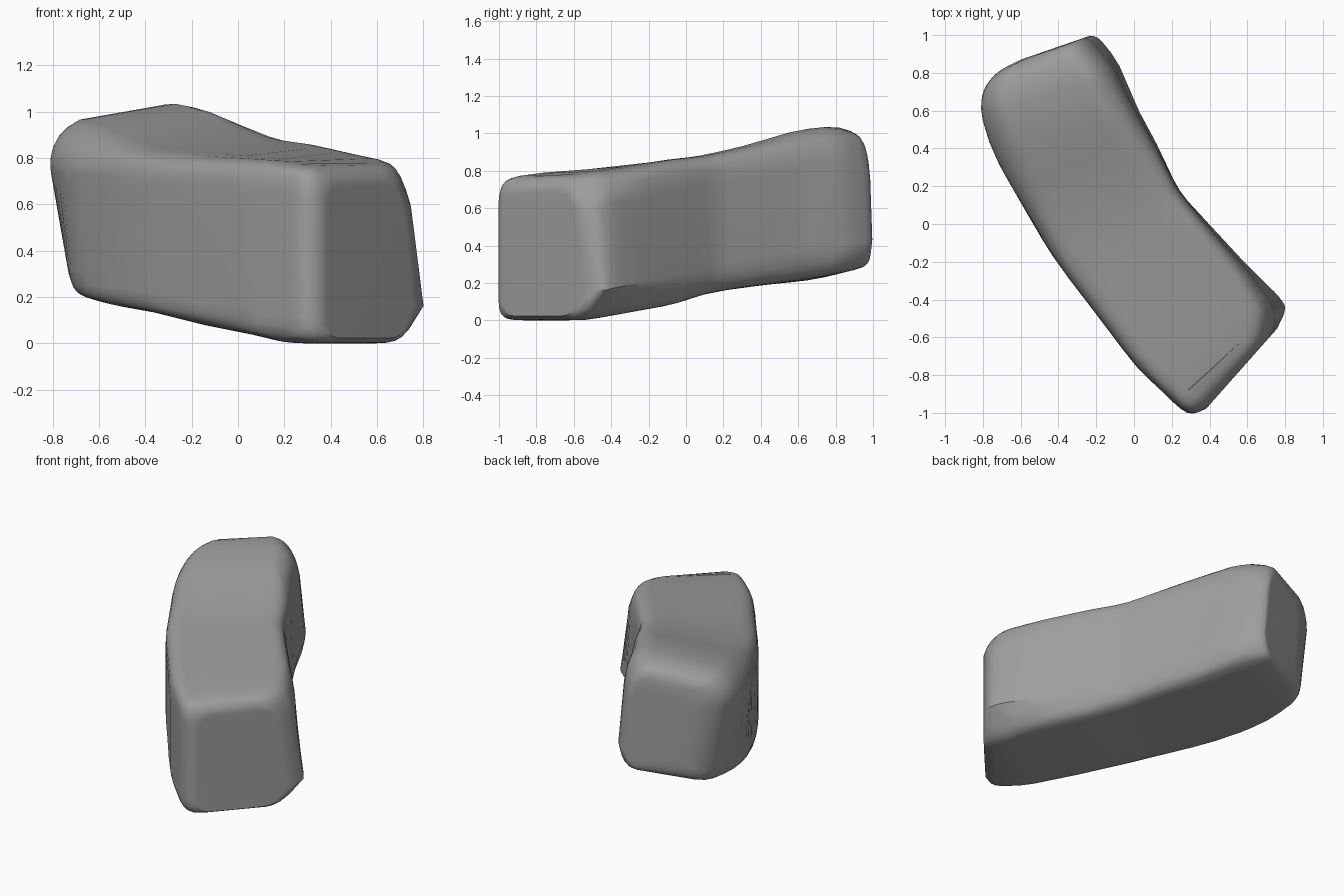
import bpy, bmesh, math
from mathutils import Vector

cube = bpy.data.objects.get("Cube")
if cube:
    bpy.data.objects.remove(cube, do_unlink=True)

# Stations along the boulder: outer x y, inner x y,
# bottom z outer/inner, top z outer/inner,
# inward lean of outer foot, inner heel and inner rim, height of top crown
STATIONS = [
    (.38, -.98, .77, -.54, .02, .02, .65, .66, 0, .15, .18, .03),
    (.28, -1, .83, -.42, 0, 0, .74, .74, 0, .22, .24, .02),
    (.14, -.88, .8, -.36, 0, 0, .78, .79, 0, .2, .18, 0),
    (0, -.74, .64, -.23, .03, .03, .785, .81, 0, .1, .08, .01),
    (-.2, -.48, .41, 0, .07, .08, .79, .86, 0, .05, .04, .01),
    (-.41, -.2, .25, .18, .12, .14, .8, .88, 0, .04, .02, .02),
    (-.58, .08, .14, .4, .15, .18, .81, .91, 0, .04, .03, .05),
    (-.74, .35, .02, .63, .18, .21, .82, .94, .06, .04, .05, .1),
    (-.82, .56, -.07, .84, .2, .25, .83, .95, .14, .04, .08, .12),
    (-.81, .7, -.16, .97, .23, .28, .83, .93, .16, .06, .12, .11),
    (-.73, .8, -.21, 1, .28, .3, .81, .88, .16, .08, .13, .1),
    (-.6, .87, -.25, .99, .37, .35, .75, .8, .1, .08, .12, .08),
]
RING, STEPS, POWER = 40, 4, 9


def spline(a, b, c, d, t):
    """Smooth interpolation from b to c, per column."""
    return [q + t * ((r - p) / 2 + t * (p - 2.5 * q + 2 * r - s / 2
            + t * (1.5 * (q - r) + (s - p) / 2)))
            for p, q, r, s in zip(a, b, c, d)]


def rounded(v):
    return (1 + math.copysign(abs(v) ** (2 / POWER), v)) / 2


def cross_section(row):
    """Rounded four-sided ring spanning the station's corners."""
    ox, oy, ix, iy, zob, zib, zot, zit, foot, heel, rim, crown = row
    outer, inner = Vector((ox, oy, 0)), Vector((ix, iy, 0))
    points = []
    for k in range(RING):
        angle = math.tau * (k + .5) / RING
        u, v = rounded(math.cos(angle)), rounded(math.sin(angle))
        cut = heel * max(0, 1 - 3.5 * v) + rim * max(0, 1.7 * v - .7)
        across = u + foot * (1 - v) * (1 - u) - cut * u
        p = outer.lerp(inner, across)
        low = zob + (zib - zob) * u
        high = zot + (zit - zot) * u + crown * (1 - (2 * u - 1) ** 4)
        p.z = low + (high - low) * v
        points.append(p)
    return points


# Loft the rings into a closed boulder
rows = []
last = len(STATIONS) - 1
for i in range(last):
    near = [STATIONS[min(max(i + j, 0), last)] for j in (-1, 0, 1, 2)]
    rows += [spline(*near, s / STEPS) for s in range(STEPS)]
rows.append(STATIONS[last])

bm = bmesh.new()
rings = [[bm.verts.new(p) for p in cross_section(r)] for r in rows]
for a, b in zip(rings, rings[1:]):
    for k in range(RING):
        n = (k + 1) % RING
        bm.faces.new((a[k], a[n], b[n], b[k]))
bm.faces.new(rings[0])
bm.faces.new(rings[-1])
bmesh.ops.recalc_face_normals(bm, faces=bm.faces)

# Settle the base on the ground
base = min(v.co.z for v in bm.verts)
bmesh.ops.translate(bm, verts=bm.verts, vec=(0, 0, -base))

mesh = bpy.data.meshes.new("boulder")
bm.to_mesh(mesh)
bm.free()
boulder = bpy.data.objects.new("boulder", mesh)
bpy.context.collection.objects.link(boulder)

# Plain grey stone
stone = bpy.data.materials.new("grey_stone")
stone.use_nodes = True
grey = (.34, .34, .34, 1)
stone.diffuse_color = grey
stone.node_tree.nodes["Principled BSDF"].inputs["Base Color"].default_value = grey
mesh.materials.append(stone)

# Simplify into broad worn facets, then smooth across the gentle ones
chips = boulder.modifiers.new("worn_facets", "DECIMATE")
chips.ratio = .35
bpy.ops.object.select_all(action="DESELECT")
boulder.select_set(True)
bpy.context.view_layer.objects.active = boulder
bpy.ops.object.modifier_apply(modifier=chips.name)
bpy.ops.object.shade_smooth_by_angle(angle=math.radians(25))

# Keep the broad faces reading flat
flats = boulder.modifiers.new("flat_faces", "WEIGHTED_NORMAL")
flats.keep_sharp = True
